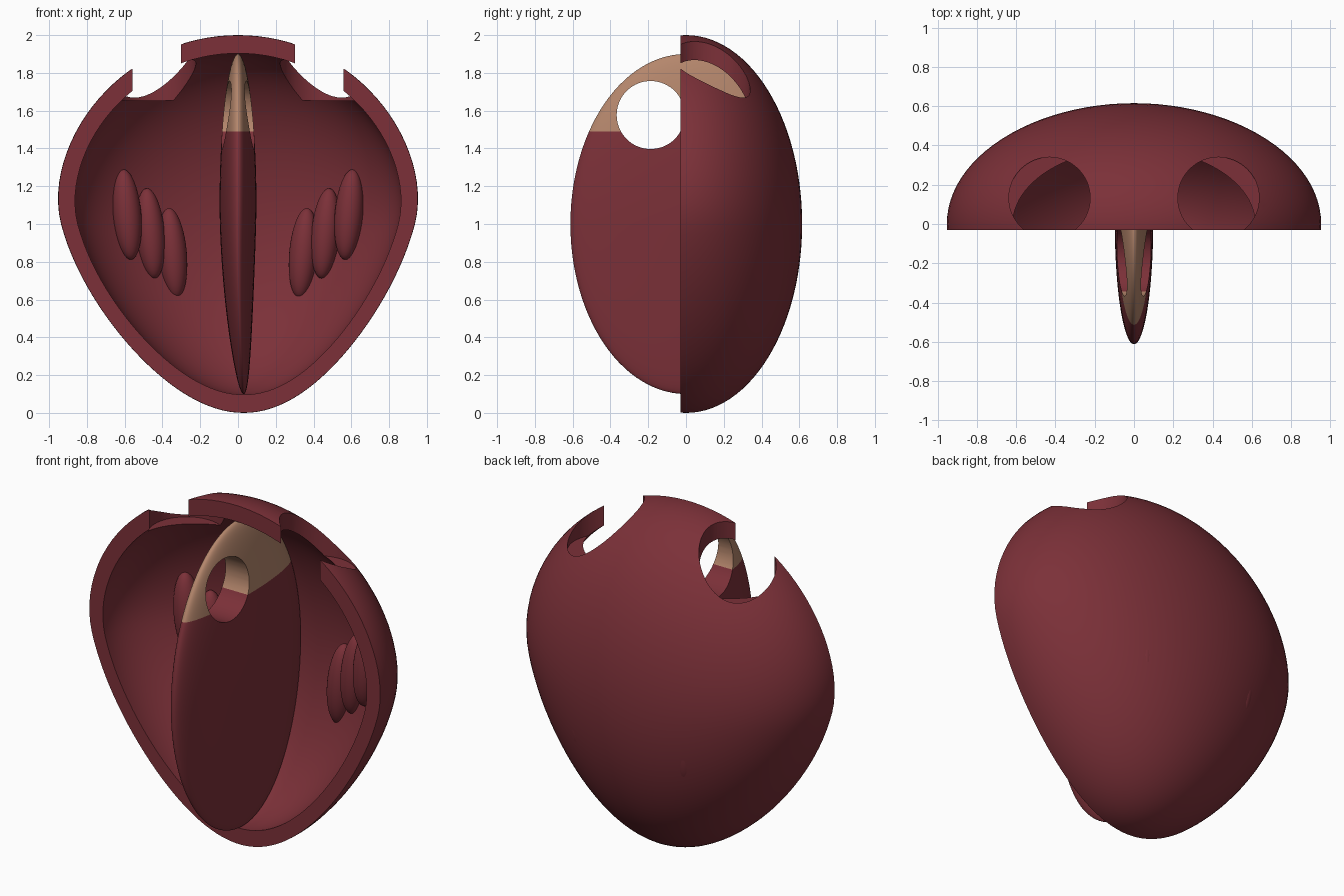
import bpy, bmesh, math
from mathutils import Matrix

cube = bpy.data.objects.get("Cube")
if cube:
    bpy.data.objects.remove(cube, do_unlink=True)


def make_material(name, rgb):
    mat = bpy.data.materials.new(name)
    mat.use_nodes = True
    mat.diffuse_color = (*rgb, 1)
    mat.node_tree.nodes["Principled BSDF"].inputs["Base Color"].default_value = (*rgb, 1)
    return mat


red = make_material("muscle_red", (0.20, 0.03, 0.04))
tan = make_material("valve_tan", (0.46, 0.24, 0.15))


def finish(bm, name, mats=(red,)):
    mesh = bpy.data.meshes.new(name)
    bm.to_mesh(mesh)
    bm.free()
    for m in mats:
        mesh.materials.append(m)
    obj = bpy.data.objects.new(name, mesh)
    bpy.context.collection.objects.link(obj)
    return obj


def heart_body(name, half_x, half_y, half_z, back_y=None):
    """Ellipsoid that tapers towards its slightly offset lower tip."""
    bm = bmesh.new()
    bmesh.ops.create_uvsphere(bm, u_segments=96, v_segments=56, radius=1)
    for v in bm.verts:
        x, y, z = v.co
        if z < 0:
            taper, shift = 1 + 0.28 * z, 0.03 * z * z
        else:
            taper, shift = 1 + 0.054 * (1 - math.exp(-5 * z)), 0
        depth = back_y if back_y and y > 0 else half_y
        v.co = (half_x * x * taper + shift, depth * y, 1 + half_z * z)
    return finish(bm, name)


def cylinder(name, radius, depth, matrix):
    bm = bmesh.new()
    bmesh.ops.create_cone(bm, cap_ends=True, segments=64, radius1=radius,
                          radius2=radius, depth=depth, matrix=matrix)
    return finish(bm, name)


def carve(obj, cutters):
    """Subtract every cutter, bake the result and delete the cutters."""
    for c in cutters:
        c.hide_render = True
        mod = obj.modifiers.new("cut", "BOOLEAN")
        mod.operation = "DIFFERENCE"
        mod.solver = "EXACT"
        mod.object = c
    deps = bpy.context.evaluated_depsgraph_get()
    deps.update()
    mesh = bpy.data.meshes.new_from_object(obj.evaluated_get(deps))
    obj.modifiers.clear()
    obj.data = mesh
    for c in cutters:
        bpy.data.objects.remove(c, do_unlink=True)


def smooth(obj):
    bpy.ops.object.select_all(action="DESELECT")
    obj.select_set(True)
    bpy.context.view_layer.objects.active = obj
    bpy.ops.object.shade_smooth_by_angle(angle=math.radians(35))


# Hollow outer wall, open at the front, with two round vessel openings on top
wall = heart_body("outer_wall", 0.937, 0.615, 1.0)
cavity = heart_body("cavity_cutter", 0.85, 0.557, 0.905)
bm = bmesh.new()
bmesh.ops.create_cube(bm, size=3, matrix=Matrix.Translation((0, -1.53, 1)))
front_half = finish(bm, "front_cutter")
openings = [cylinder("opening_cutter", 0.207, 1,
                     Matrix.Translation((0.43 * s, 0.133, 2.155))) for s in (-1, 1)]
carve(wall, [cavity, front_half] + openings)
smooth(wall)

# Thin dividing wall with a round hole and a tan upper end
divider = heart_body("dividing_wall", 0.096, 0.612, 0.9, back_y=0.57)
hole = cylinder("hole_cutter", 0.18, 1,
                Matrix.Translation((0, -0.187, 1.577)) @ Matrix.Rotation(math.pi / 2, 4, "Y"))
carve(divider, [hole])
bm = bmesh.new()
bm.from_mesh(divider.data)
bmesh.ops.bisect_plane(bm, geom=bm.verts[:] + bm.edges[:] + bm.faces[:],
                       plane_co=(0, 0, 1.49), plane_no=(0, 0, 1))
for f in bm.faces:
    f.material_index = int(f.calc_center_median().z > 1.49)
bm.to_mesh(divider.data)
bm.free()
divider.data.materials.clear()
for m in (red, tan):
    divider.data.materials.append(m)
# Clearing the slots can reset the indices, so set them again by height
for p in divider.data.polygons:
    p.material_index = int(p.center.z > 1.49)
smooth(divider)

# Three long muscle lumps on each side of the cavity
for side, s in (("right", -1), ("left", 1)):
    for i, (x, y, z) in enumerate([(0.587, 0.37, 1.05), (0.463, 0.43, 0.95), (0.346, 0.47, 0.845)]):
        bm = bmesh.new()
        bmesh.ops.create_uvsphere(
            bm, u_segments=32, v_segments=20, radius=1,
            matrix=Matrix.Translation((s * x, y, z))
            @ Matrix.Rotation(s * math.radians(5), 4, "Y")
            @ Matrix.Diagonal((0.075, 0.08, 0.24, 1)))
        smooth(finish(bm, f"{side}_muscle_{i + 1}"))
